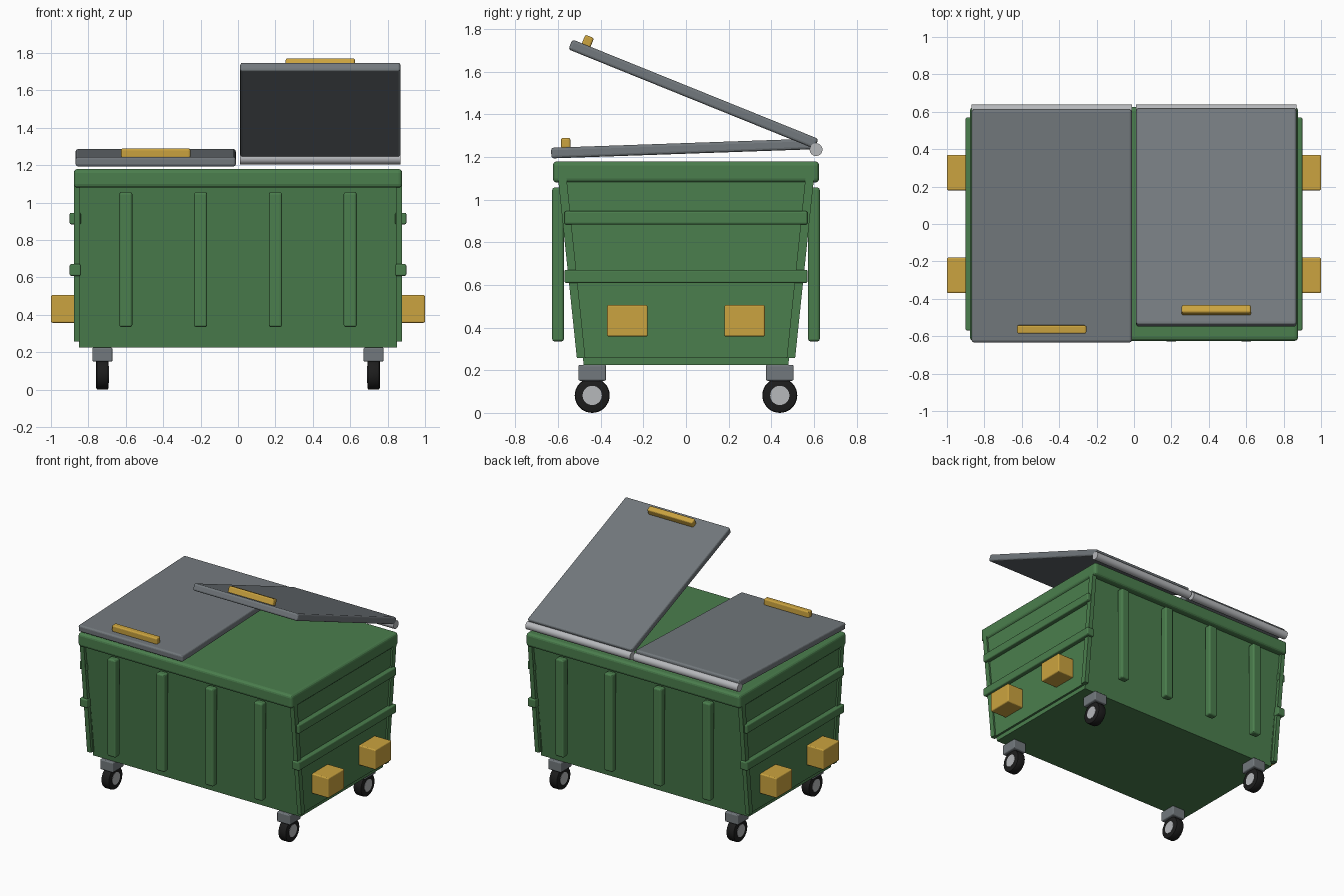
import bpy, bmesh
from math import radians
from mathutils import Matrix, Vector

cube = bpy.data.objects.get("Cube")
if cube:
    bpy.data.objects.remove(cube, do_unlink=True)


def material(name, rgb):
    m = bpy.data.materials.new(name)
    m.use_nodes = True
    color = (*rgb, 1.0)
    m.diffuse_color = color
    m.node_tree.nodes["Principled BSDF"].inputs["Base Color"].default_value = color
    return m


GREEN = material("green paint", (0.07, 0.21, 0.075))
GREY = material("grey plastic", (0.17, 0.19, 0.205))
YELLOW = material("yellow paint", (0.6, 0.37, 0.05))
BLACK = material("black rubber", (0.012, 0.012, 0.012))
STEEL = material("light steel", (0.47, 0.48, 0.5))


def finish(name, bm, mat, smooth=False):
    bmesh.ops.recalc_face_normals(bm, faces=bm.faces)
    mesh = bpy.data.meshes.new(name)
    bm.to_mesh(mesh)
    bm.free()
    mesh.materials.append(mat)
    obj = bpy.data.objects.new(name, mesh)
    bpy.context.collection.objects.link(obj)
    if smooth:
        bpy.ops.object.select_all(action='DESELECT')
        obj.select_set(True)
        bpy.context.view_layer.objects.active = obj
        bpy.ops.object.shade_smooth_by_angle(angle=radians(35))
    return obj


def loft(name, bottom, top, mat, bevel=0.0):
    """Box between two level rectangles, each given as (x0, x1, y0, y1, z)."""
    bm = bmesh.new()
    rings = []
    for x0, x1, y0, y1, z in (bottom, top):
        corners = ((x0, y0), (x1, y0), (x1, y1), (x0, y1))
        rings.append([bm.verts.new((x, y, z)) for x, y in corners])
    low, high = rings
    bm.faces.new(low[::-1])
    bm.faces.new(high)
    for i in range(4):
        j = (i + 1) % 4
        bm.faces.new((low[i], low[j], high[j], high[i]))
    if bevel:
        bmesh.ops.bevel(bm, geom=bm.edges[:], offset=bevel, segments=3,
                        profile=0.5, affect='EDGES')
    return finish(name, bm, mat)


def box(name, center, size, mat, bevel=0.0):
    (cx, cy, cz), (sx, sy, sz) = center, [s / 2 for s in size]
    rect = (cx - sx, cx + sx, cy - sy, cy + sy)
    return loft(name, (*rect, cz - sz), (*rect, cz + sz), mat, bevel)


def rod(name, center, radius, length, mat, bevel=0.0):
    """Cylinder lying along x."""
    bm = bmesh.new()
    bmesh.ops.create_cone(bm, cap_ends=True, segments=32, radius1=radius,
                          radius2=radius, depth=length)
    if bevel:
        rims = [e for e in bm.edges if any(len(f.verts) > 4 for f in e.link_faces)]
        bmesh.ops.bevel(bm, geom=rims, offset=bevel, segments=2,
                        profile=0.5, affect='EDGES')
    bm.transform(Matrix.Translation(Vector(center)) @ Matrix.Rotation(radians(90), 4, 'Y'))
    return finish(name, bm, mat, smooth=True)


# Tapered hull and thick top rim
loft("hull", (-0.85, 0.85, -0.48, 0.48, 0.225),
     (-0.85, 0.85, -0.58, 0.58, 1.12), GREEN)
box("top_rim", (0, 0, 1.13), (1.756, 1.25, 0.1), GREEN, 0.02)

# End panels, leaning corner posts and rails
for side, sx in (("right", -1), ("left", 1)):
    x0, x1 = sorted((sx * 0.84, sx * 0.866))
    loft(side + "_end_panel", (x0, x1, -0.49, 0.49, 0.257),
         (x0, x1, -0.57, 0.57, 1.1), GREEN)
    x0, x1 = sorted((sx * 0.845, sx * 0.878))
    for end, sy in (("front", -1), ("back", 1)):
        lo = sorted((sy * 0.472, sy * 0.512))
        hi = sorted((sy * 0.56, sy * 0.6))
        loft(f"{end}_{side}_corner_post", (x0, x1, *lo, 0.257),
             (x0, x1, *hi, 1.1), GREEN)
    for level, z in (("lower", 0.64), ("upper", 0.915)):
        box(f"{side}_{level}_rail", (sx * 0.87, 0, z),
            (0.06, 1.14, 0.062), GREEN, 0.008)

# Upright ribs on the front and back
for end, sy in (("front", -1), ("back", 1)):
    for i in range(4):
        box(f"{end}_rib_{i + 1}", (-0.6 + 0.4 * i, sy * 0.6, 0.696),
            (0.07, 0.055, 0.722), GREEN, 0.012)

# Lifting blocks and casters
for side, sx in (("right", -1), ("left", 1)):
    for end, sy in (("front", -1), ("back", 1)):
        tag = f"{end}_{side}"
        box(tag + "_lifting_block", (sx * 0.925, sy * 0.275, 0.432),
            (0.15, 0.19, 0.148), YELLOW, 0.008)
        x, y = sx * 0.725, sy * 0.44
        box(tag + "_caster_bracket", (x, y, 0.188), (0.108, 0.13, 0.075), GREY, 0.008)
        rod(tag + "_tyre", (x, y, 0.082), 0.082, 0.066, BLACK, 0.01)
        rod(tag + "_hub", (x, y, 0.082), 0.045, 0.07, STEEL)

# Hinged lids: one closed, one propped open
for side, sx, tilt in (("right", -1, 2), ("left", 1, -22)):
    x = sx * 0.44
    rod(side + "_hinge_bar", (x, 0.61, 1.235), 0.03, 0.856, STEEL)
    lid = box(side + "_lid", (x, -0.6225, 0), (0.856, 1.245, 0.05), GREY, 0.012)
    handle = box(side + "_lid_handle", (x, -1.175, 0.044),
                 (0.37, 0.044, 0.05), YELLOW, 0.009)
    for part in (lid, handle):
        part.location = (0, 0.612, 1.262)
        part.rotation_euler = (radians(tilt), 0, 0)
